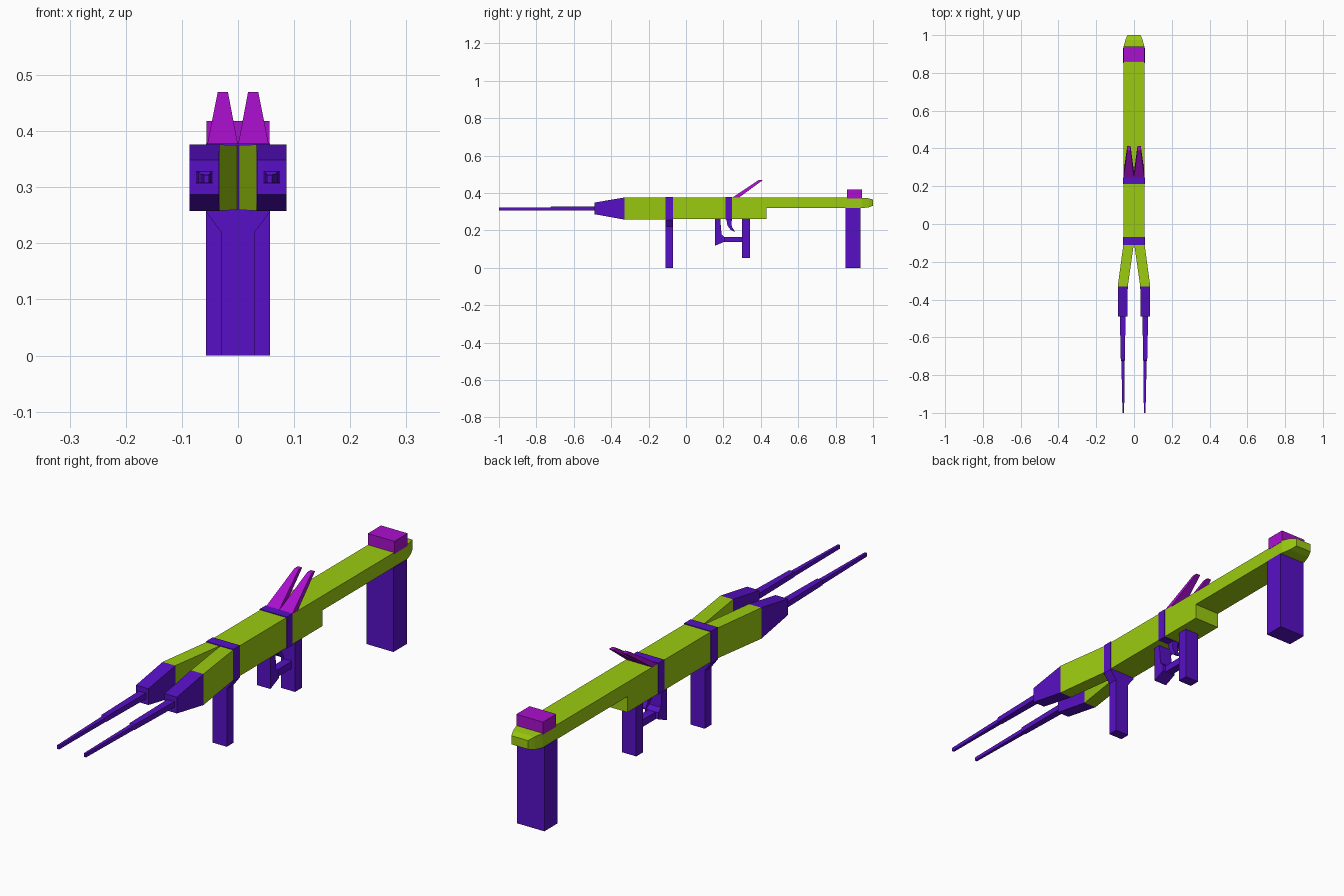
import bpy

if "Cube" in bpy.data.objects:
    bpy.data.objects.remove(bpy.data.objects["Cube"])

def material(name, rgb):
    m = bpy.data.materials.new(name)
    m.diffuse_color = (*rgb, 1)
    m.use_nodes = True
    m.node_tree.nodes["Principled BSDF"].inputs["Base Color"].default_value = m.diffuse_color
    return m

GREEN = material("lime", (0.33, 0.60, 0.005))
PURPLE = material("violet", (0.095, 0.005, 0.56))
PINK = material("magenta", (0.40, 0.005, 0.62))

def make(name, verts, faces, mat, mirror=False):
    me = bpy.data.meshes.new(name)
    me.from_pydata(verts, [], faces)
    me.materials.append(mat)
    ob = bpy.data.objects.new(name, me)
    bpy.context.collection.objects.link(ob)
    if mirror:
        ob.modifiers.new("mirror", 'MIRROR').use_mirror_merge = False
    return ob

def skin(rings):
    n = len(rings[0])
    verts = [v for r in rings for v in r]
    faces = [tuple(reversed(range(n))), tuple(range(len(verts) - n, len(verts)))]
    for k in range(len(rings) - 1):
        for i in range(n):
            j = (i + 1) % n
            faces.append((k*n + i, k*n + j, k*n + n + j, k*n + n + i))
    return verts, faces

def loft(name, sections, mat, mirror=False):
    """Rectangular sections (y, x0, x1, z0, z1) joined along y."""
    rings = [[(x0, y, z0), (x0, y, z1), (x1, y, z1), (x1, y, z0)]
             for y, x0, x1, z0, z1 in sections]
    return make(name, *skin(rings), mat, mirror)

def box(name, x, y0, y1, z0, z1, mat):
    return loft(name, [(y0, -x, x, z0, z1), (y1, -x, x, z0, z1)], mat)

def side_prism(name, profile, x, mat):
    """Outline in (y, z) given counter-clockwise, extruded across x."""
    rings = [[(s, y, z) for y, z in profile] for s in (-x, x)]
    return make(name, *skin(rings), mat)

W = 0.055

# main body with stepped underside, and tapered tail
side_prism("body", [(-0.10, 0.26), (0.43, 0.26), (0.43, 0.32), (0.94, 0.32),
                    (0.94, 0.375), (-0.10, 0.375)], W, GREEN)
loft("tail_cap", [(0.94, -W, W, 0.32, 0.375), (0.975, -0.045, 0.045, 0.323, 0.372),
                  (1.0, -0.035, 0.035, 0.332, 0.365)], GREEN)

# forked front: arm, wedge nose and thin stepped rod on each side
loft("fork_arm", [(-0.33, 0.033, 0.086, 0.258, 0.376),
                  (-0.10, 0.0, W, 0.26, 0.375)], GREEN, True)
loft("fork_nose", [(-0.49, 0.034, 0.086, 0.287, 0.349),
                   (-0.33, 0.033, 0.086, 0.258, 0.376)], PURPLE, True)
loft("fork_rod", [(-1.0, 0.052, 0.061, 0.308, 0.322),
                  (-0.725, 0.050, 0.067, 0.308, 0.324),
                  (-0.72, 0.048, 0.070, 0.308, 0.328),
                  (-0.49, 0.045, 0.075, 0.307, 0.329)], PURPLE, True)

# bands round the body
box("front_band", W + 0.002, -0.11, -0.07, 0.256, 0.378, PURPLE)
box("middle_band", W + 0.002, 0.212, 0.247, 0.258, 0.378, PURPLE)

# front leg, flared where it meets the band
leg = [(-0.03, 0), (0.03, 0), (0.03, 0.22), (0.057, 0.256), (-0.057, 0.256), (-0.03, 0.22)]
make("front_leg", *skin([[(x, y, z) for x, z in leg] for y in (-0.07, -0.11)]), PURPLE)

# rear leg and the pad above it
box("rear_leg", 0.057, 0.853, 0.933, 0.0, 0.321, PURPLE)
box("rear_pad", 0.056, 0.86, 0.94, 0.37, 0.418, PINK)

# grip, guard and trigger
box("grip", 0.03, 0.30, 0.342, 0.052, 0.262, PURPLE)
side_prism("guard_front", [(0.155, 0.118), (0.205, 0.14), (0.205, 0.165), (0.19, 0.18),
                           (0.183, 0.262), (0.155, 0.262)], 0.028, PURPLE)
box("guard_bar", 0.016, 0.20, 0.305, 0.138, 0.165, PURPLE)
side_prism("trigger", [(0.215, 0.262), (0.222, 0.225), (0.237, 0.205), (0.258, 0.193),
                       (0.258, 0.2), (0.246, 0.218), (0.242, 0.24), (0.247, 0.262)],
           0.012, PURPLE)

# pair of slanted fins, each narrowing to a blunt tip
fin = [[(0.0, 0.247, 0.375), (0.0, 0.275, 0.370), (W, 0.275, 0.370), (W, 0.247, 0.375)],
       [(0.018, 0.390, 0.470), (0.018, 0.412, 0.470), (0.036, 0.412, 0.470), (0.036, 0.390, 0.470)]]
make("sight_fin", *skin(fin), PINK, True)

# make all face directions consistent
import bmesh
for ob in bpy.data.objects:
    bm = bmesh.new()
    bm.from_mesh(ob.data)
    bmesh.ops.recalc_face_normals(bm, faces=bm.faces)
    bm.to_mesh(ob.data)
    bm.free()
